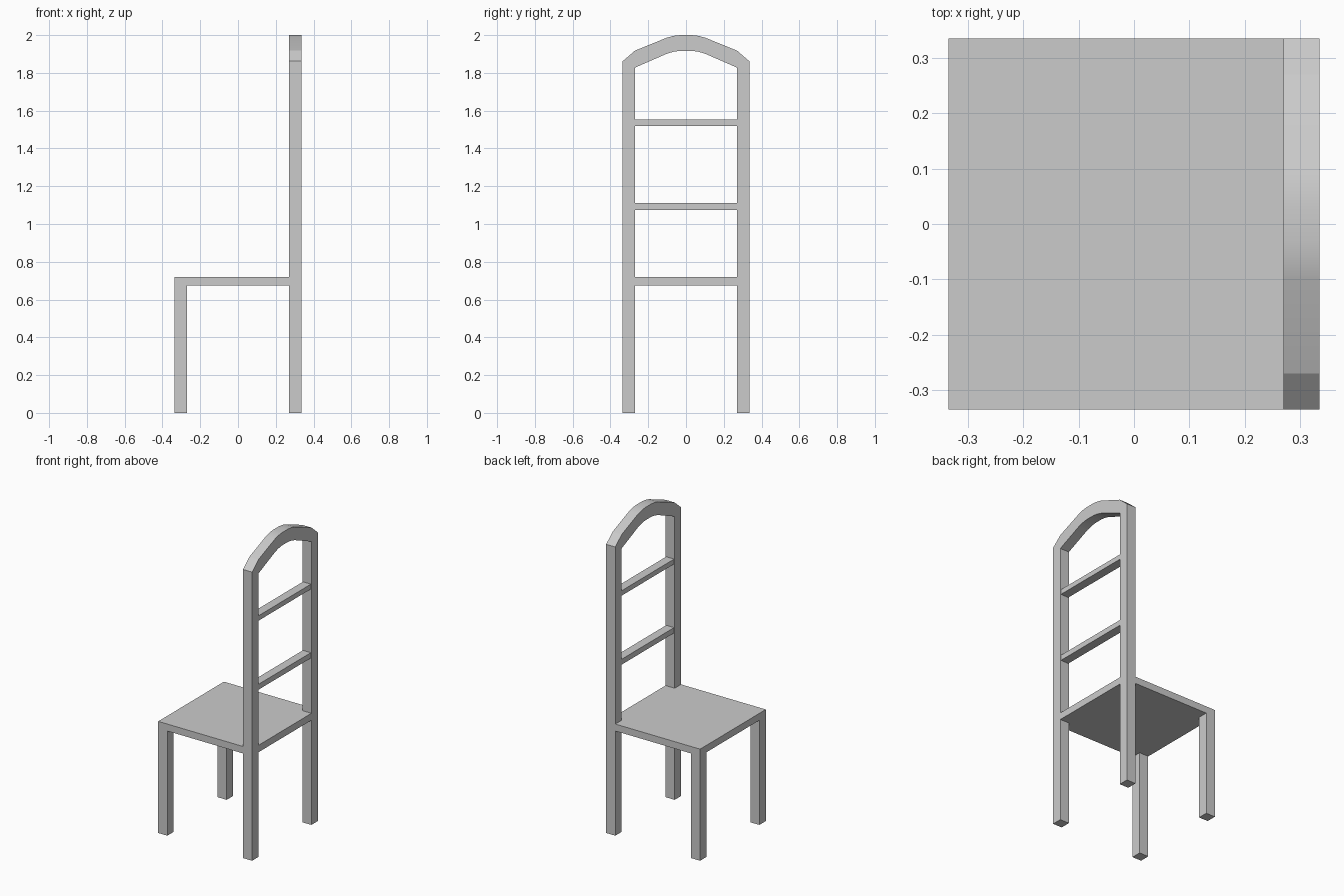
import bpy, bmesh
from mathutils import Vector

if "Cube" in bpy.data.objects:
    bpy.data.objects.remove(bpy.data.objects["Cube"])

H = 0.335            # half footprint
I = 0.27             # inner face of legs and posts
SEAT_LO, SEAT_HI = 0.675, 0.72


def prism(name, points, offset):
    """Extrude a flat outline by an offset vector."""
    bm = bmesh.new()
    face = bm.faces.new([bm.verts.new(p) for p in points])
    ext = bmesh.ops.extrude_face_region(bm, geom=[face])
    verts = [v for v in ext["geom"] if isinstance(v, bmesh.types.BMVert)]
    bmesh.ops.translate(bm, verts=verts, vec=Vector(offset))
    bmesh.ops.recalc_face_normals(bm, faces=bm.faces)
    mesh = bpy.data.meshes.new(name)
    bm.to_mesh(mesh)
    bm.free()
    obj = bpy.data.objects.new(name, mesh)
    bpy.context.collection.objects.link(obj)
    return obj


def box(name, x, y, z):
    pts = [(x[0], y[0], z[0]), (x[1], y[0], z[0]), (x[1], y[1], z[0]), (x[0], y[1], z[0])]
    return prism(name, pts, (0, 0, z[1] - z[0]))


# Seat, notched around the back posts
seat_outline = [(-H, -H), (I, -H), (I, -I), (H, -I), (H, I), (I, I), (I, H), (-H, H)]
prism("seat", [(x, y, SEAT_LO) for x, y in seat_outline], (0, 0, SEAT_HI - SEAT_LO))

# Front legs, mirrored
legs = box("front_legs", (-H, -I), (I, H), (0, SEAT_LO))
mirror = legs.modifiers.new("mirror", 'MIRROR')
mirror.use_axis = (False, True, False)

# Back frame: two posts joined by an arched top rail
outer = [(H, 0), (H, 1.862), (I, 1.918), (0.1, 1.987), (0.065, 1.996), (0.03, 2.0)]
inner = [(I, 0), (I, 1.828), (0.1, 1.902), (0.065, 1.912), (0.03, 1.917)]


def mirrored(half):
    return half + [(-y, z) for y, z in reversed(half)]


outline = mirrored(outer) + mirrored(inner)[::-1]
frame = prism("back_frame", [(I, y, z) for y, z in outline], (H - I, 0, 0))
bpy.context.view_layer.objects.active = frame
frame.select_set(True)
bpy.ops.object.shade_smooth_by_angle(angle=0.26)

# Back slats
for i, z in enumerate([(1.075, 1.11), (1.52, 1.552)]):
    box(f"back_slat_{i + 1}", (I + 0.004, H - 0.004), (-I, I), z)
